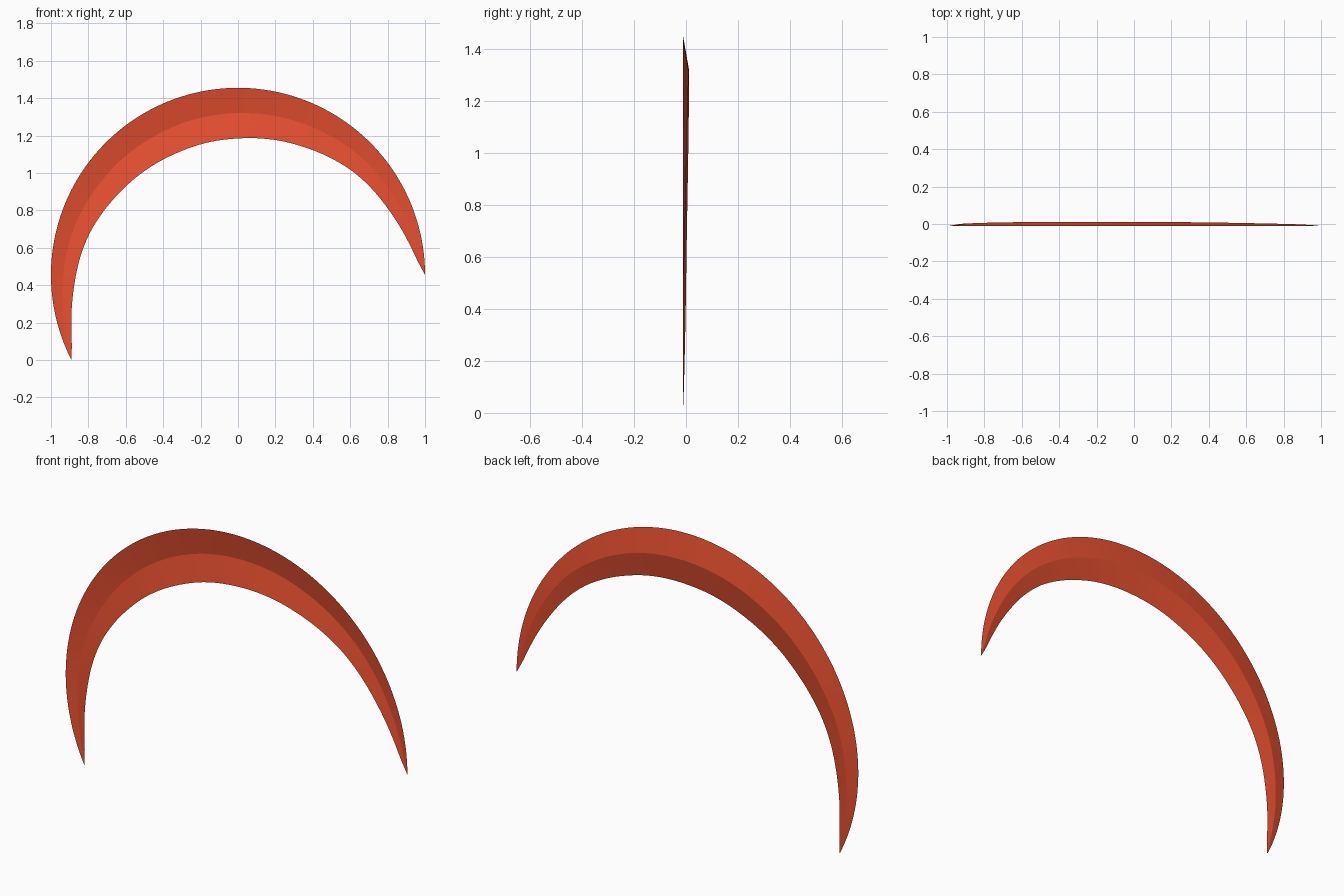
import bpy, bmesh, math

if "Cube" in bpy.data.objects:
    bpy.data.objects.remove(bpy.data.objects["Cube"])

CZ, R = 0.455, 1.0            # centre and radius of the outer arc
END = math.radians(207.07)    # sweep from the right tip to the left tip
N, DEPTH, EDGE_Y = 96, 0.024, -0.012

# blade width against distance from the middle (0) to a tip (1)
WIDTH = [(0, .274), (.16, .268), (.37, .236), (.49, .206), (.585, .177), (.642, .161),
         (.775, .122), (.88, .079), (.95, .042), (.98, .019), (1, 0)]


def width(u):
    """Smooth (Hermite) interpolation of the width profile."""
    def slope(i):
        if i == 0:
            return 0.0
        a, b = WIDTH[i - 1], WIDTH[min(i + 1, len(WIDTH) - 1)]
        return (b[1] - a[1]) / (b[0] - a[0])
    for i in range(len(WIDTH) - 1):
        (x0, y0), (x1, y1) = WIDTH[i], WIDTH[i + 1]
        if u <= x1:
            h = x1 - x0
            t = (u - x0) / h
            return ((2*t**3 - 3*t**2 + 1) * y0 + (t**3 - 2*t**2 + t) * h * slope(i)
                    + (3*t**2 - 2*t**3) * y1 + (t**3 - t**2) * h * slope(i + 1))
    return 0.0


# crescent sheet: outer edge, raised ridge along the middle, inner edge
bm = bmesh.new()
rows = []
for i in range(N + 1):
    s = i / N
    a = END * s
    w = max(0.0, width(min(1.0, abs(2 * s - 1))))
    row = []
    for f, lift in ((0, 0), (.5, 1), (1, 0)):
        r = R - f * w
        y = EDGE_Y + lift * DEPTH * w / WIDTH[0][1]
        row.append(bm.verts.new((r * math.cos(a), y, CZ + r * math.sin(a))))
    rows.append(row)
for p, q in zip(rows, rows[1:]):
    for k in range(2):
        bm.faces.new((p[k], q[k], q[k + 1], p[k + 1]))
bmesh.ops.remove_doubles(bm, verts=bm.verts, dist=1e-5)

mesh = bpy.data.meshes.new("crescent")
bm.to_mesh(mesh)
bm.free()
crescent = bpy.data.objects.new("crescent", mesh)
bpy.context.collection.objects.link(crescent)

mat = bpy.data.materials.new("red")
mat.diffuse_color = (0.8, 0.08, 0.03, 1)
mat.use_nodes = True
mat.node_tree.nodes["Principled BSDF"].inputs["Base Color"].default_value = mat.diffuse_color
mesh.materials.append(mat)

bpy.context.view_layer.objects.active = crescent
crescent.select_set(True)
bpy.ops.object.shade_smooth_by_angle(angle=math.radians(8))
